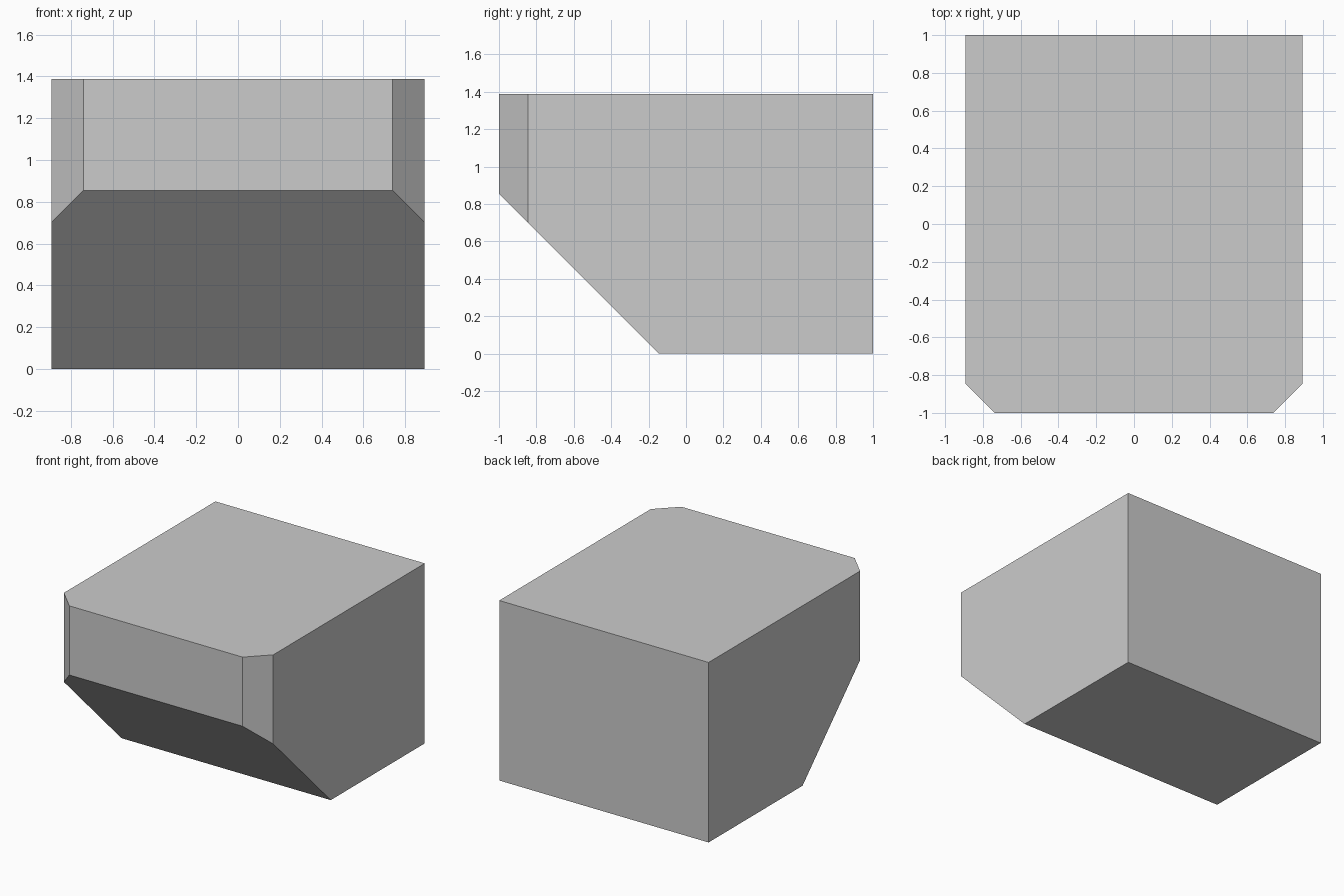
import bpy, bmesh

if "Cube" in bpy.data.objects:
    bpy.data.objects.remove(bpy.data.objects["Cube"])

W, H, C = 0.893, 1.388, 0.154   # half width, height, corner chamfer
SLOPE_Y = -0.145                # where the 45 degree underside meets the floor

bm = bmesh.new()

# Plan outline with two chamfered front corners, extruded upward
right = [(W - C, -1), (W, -1 + C), (W, 1)]
outline = right + [(-x, y) for x, y in reversed(right)]
base = bm.faces.new([bm.verts.new((x, y, 0)) for x, y in outline])
top = bmesh.ops.extrude_face_region(bm, geom=[base])["geom"]
bmesh.ops.translate(bm, vec=(0, 0, H),
                    verts=[v for v in top if isinstance(v, bmesh.types.BMVert)])

# Sloped front underside: slice off the lower front and close the cut
cut = bmesh.ops.bisect_plane(bm, geom=bm.verts[:] + bm.edges[:] + bm.faces[:],
                             plane_co=(0, SLOPE_Y, 0), plane_no=(0, -1, -1),
                             clear_outer=True)["geom_cut"]
bmesh.ops.contextual_create(bm, geom=[e for e in cut if isinstance(e, bmesh.types.BMEdge)])
bmesh.ops.recalc_face_normals(bm, faces=bm.faces[:])

mesh = bpy.data.meshes.new("chamfered_block")
bm.to_mesh(mesh)
bm.free()
bpy.context.collection.objects.link(bpy.data.objects.new("chamfered_block", mesh))
